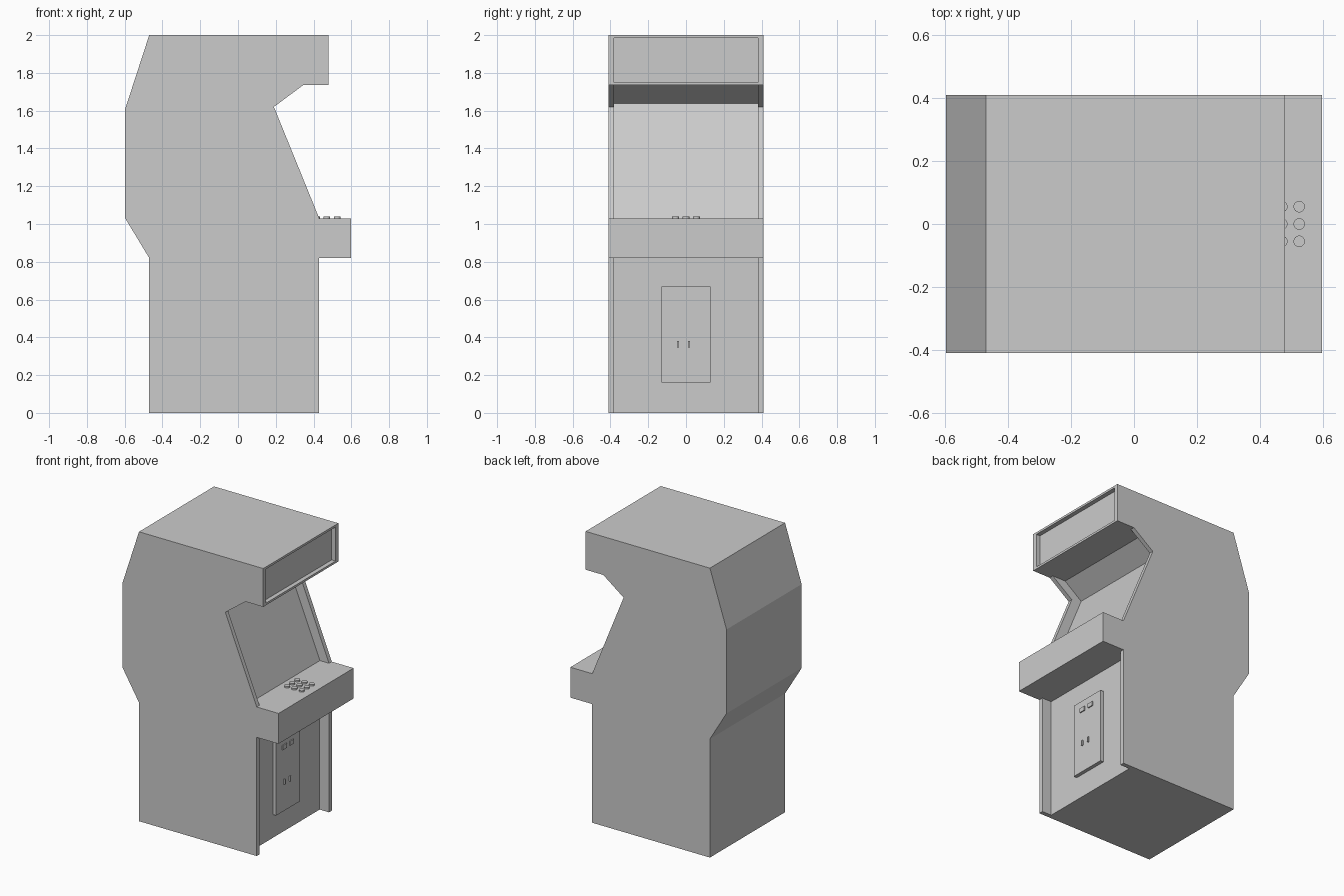
import bpy, bmesh
from math import radians

if "Cube" in bpy.data.objects:
    bpy.data.objects.remove(bpy.data.objects["Cube"])


def extrude_profile(name, profile, half_width):
    """Closed (x, z) outline extruded symmetrically along y."""
    bm = bmesh.new()
    face = bm.faces.new([bm.verts.new((x, -half_width, z)) for x, z in profile])
    new = bmesh.ops.extrude_face_region(bm, geom=[face])["geom"]
    verts = [v for v in new if isinstance(v, bmesh.types.BMVert)]
    bmesh.ops.translate(bm, verts=verts, vec=(0, 2 * half_width, 0))
    bmesh.ops.recalc_face_normals(bm, faces=bm.faces)
    mesh = bpy.data.meshes.new(name)
    bm.to_mesh(mesh)
    bm.free()
    obj = bpy.data.objects.new(name, mesh)
    bpy.context.collection.objects.link(obj)
    return obj


def box(name, x, y, z):
    """Box from (min, max) pairs."""
    obj = extrude_profile(name, [(x[0], z[0]), (x[1], z[0]), (x[1], z[1]), (x[0], z[1])],
                          (y[1] - y[0]) / 2)
    obj.location.y = (y[0] + y[1]) / 2
    return obj


def carve(target, cutter):
    cutter.hide_render = True
    mod = target.modifiers.new(cutter.name, 'BOOLEAN')
    mod.operation = 'DIFFERENCE'
    mod.solver = 'EXACT'
    mod.object = cutter
    bpy.context.view_layer.objects.active = target
    bpy.ops.object.modifier_apply(modifier=mod.name)
    bpy.data.objects.remove(cutter)


# Cabinet body with control deck and overhanging marquee
cabinet = extrude_profile("cabinet", [
    (-0.47, 0), (0.43, 0), (0.43, 0.82), (0.597, 0.82), (0.597, 1.03),
    (0.43, 1.03), (0.19, 1.62), (0.345, 1.735), (0.48, 1.735), (0.48, 2),
    (-0.47, 2), (-0.597, 1.61), (-0.597, 1.03), (-0.47, 0.82)], 0.41)

# Recesses between the side panels: lower front, screen, marquee
carve(cabinet, extrude_profile("lower_recess", [
    (0.358, -0.1), (0.6, -0.1), (0.6, 0.7), (0.43, 0.82), (0.358, 0.82)], 0.38))
carve(cabinet, extrude_profile("screen_recess", [
    (0.36, 1.03), (0.43, 1.03), (0.5, 1.1), (0.5, 1.7),
    (0.345, 1.735), (0.244, 1.735), (0.113, 1.637)], 0.38))
carve(cabinet, box("marquee_recess", (0.45, 0.6), (-0.38, 0.38), (1.75, 1.985)))

# Coin door with coin slots and return buttons
box("coin_door", (0.35, 0.383), (-0.13, 0.13), (0.16, 0.67))
for i, y in enumerate((-0.043, 0.015)):
    box(f"coin_slot_{i}", (0.38, 0.393), (y - 0.005, y + 0.005), (0.345, 0.38))
for i, y in enumerate((-0.043, 0.035)):
    box(f"coin_return_{i}", (0.38, 0.39), (y - 0.022, y + 0.022), (0.59, 0.62))

# Three by three grid of round buttons
for row, x in enumerate((0.415, 0.47, 0.525)):
    for col in range(3):
        bpy.ops.mesh.primitive_cylinder_add(vertices=32, radius=0.018, depth=0.02,
                                            location=(x, (col - 1) * 0.055, 1.03))
        bpy.context.object.name = f"button_{row}_{col}"
        bpy.ops.object.shade_smooth_by_angle(angle=radians(30))
